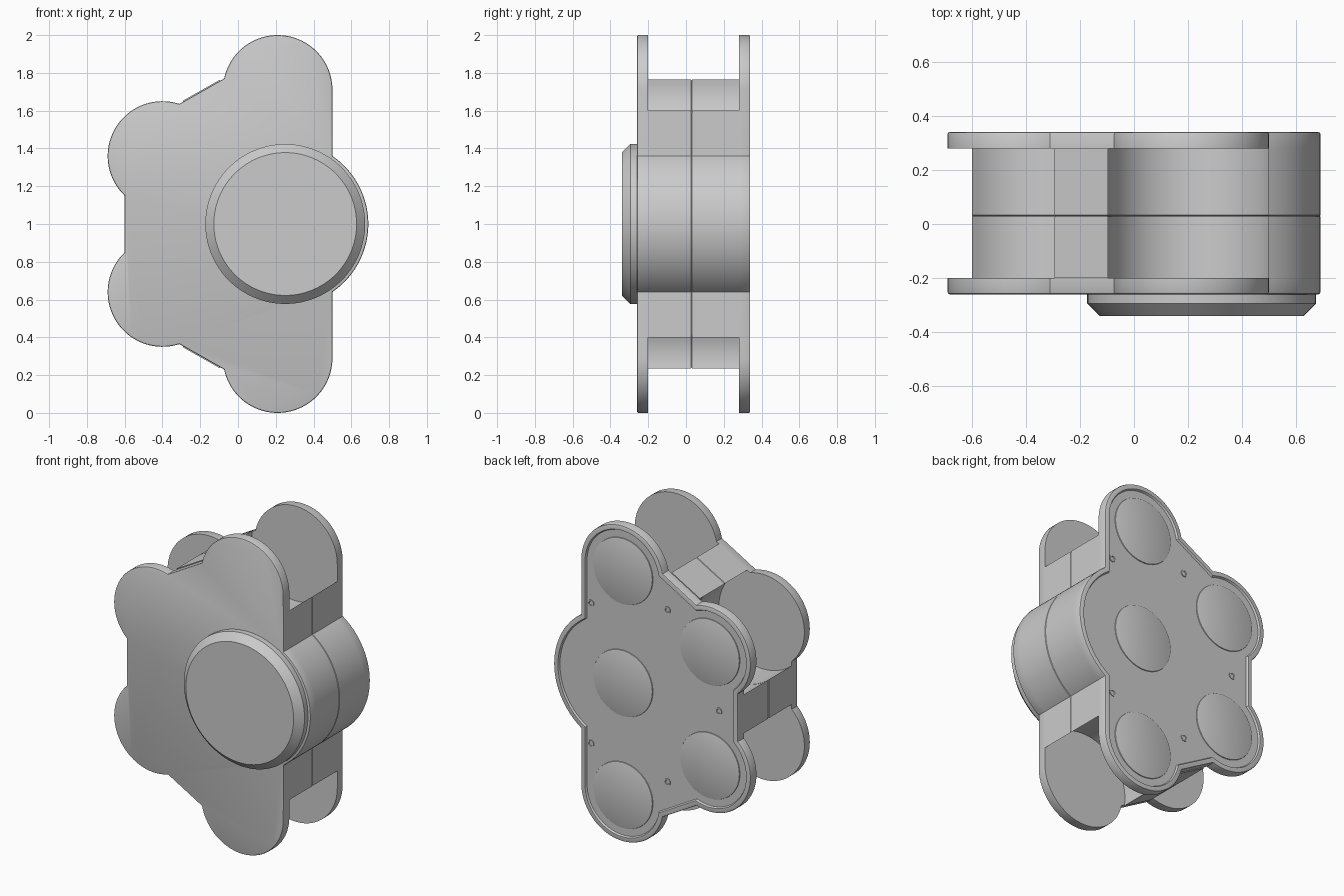
import bpy, bmesh
from math import sin, cos, radians

cube = bpy.data.objects.get("Cube")
if cube:
    bpy.data.objects.remove(cube)

grey = bpy.data.materials.new("light grey")
grey.use_nodes = True
grey.diffuse_color = (0.6, 0.6, 0.6, 1)
grey.node_tree.nodes["Principled BSDF"].inputs["Base Color"].default_value = (0.6, 0.6, 0.6, 1)

FRONT, BACK = -0.26, 0.34       # outer faces of the two side plates
INNER_F, INNER_B = -0.2, 0.28   # inner faces of the plates
SEAM = 0.03
R, CUT = 0.29, 0.31             # lobe radius, wheel pocket radius
LOBES = [(0.21, 0.29), (0.21, 1.71), (-0.4, 1.36), (-0.4, 0.64)]
HUB = (0.25, 1.0)


def arc(c, r, a, b, n=40):
    """Points on an arc in the x-z plane, angles in degrees."""
    ts = [radians(a + (b - a) * i / n) for i in range(n + 1)]
    return [(c[0] + r * cos(t), c[1] + r * sin(t)) for t in ts]


def circle(c, r, n=64):
    return arc(c, r, 0, 360, n)[:-1]


def prism(name, pts, y0, y1, bevel_front=0, bevel_back=0, segs=2, insets=()):
    """Extrude an x-z outline along y; bevel end rims, inset the back face."""
    bm = bmesh.new()
    f = bm.faces.new([bm.verts.new((x, y0, z)) for x, z in pts])
    ext = bmesh.ops.extrude_face_region(bm, geom=[f], use_keep_orig=True)
    for v in [g for g in ext["geom"] if isinstance(g, bmesh.types.BMVert)]:
        v.co.y = y1
    bmesh.ops.recalc_face_normals(bm, faces=bm.faces[:])
    back = [p for p in bm.faces if all(v.co.y == v.co.y and abs(v.co.y - y1) < 1e-5 for v in p.verts)]
    for width, depth in insets:
        bmesh.ops.inset_region(bm, faces=back, thickness=width, depth=depth, use_even_offset=True)
    for y, size in ((y0, bevel_front), (y1, bevel_back)):
        if size:
            rim = [e for e in bm.edges if all(abs(v.co.y - y) < 1e-5 for v in e.verts)
                   and any(abs(p.normal.y) < 0.1 for p in e.link_faces)]
            bmesh.ops.bevel(bm, geom=rim, offset=size, segments=segs, profile=0.5, affect="EDGES")
    me = bpy.data.meshes.new(name)
    bm.to_mesh(me)
    bm.free()
    me.materials.append(grey)
    ob = bpy.data.objects.new(name, me)
    bpy.context.collection.objects.link(ob)
    bpy.ops.object.select_all(action="DESELECT")
    ob.select_set(True)
    bpy.context.view_layer.objects.active = ob
    bpy.ops.object.shade_smooth_by_angle(angle=radians(30))
    return ob


hub_arc = arc((0.254, 1.0), 0.436, -55.6, 55.6)
low, high, left_high, left_low = LOBES

# Side plates: four round lobes and the hub bulge
plate = (arc(low, R, 192, 360) + hub_arc + arc(high, R, 0, 168)
         + arc(left_high, R, 72, 226) + arc(left_low, R, 134, 288))
prism("front_plate", plate, FRONT, INNER_F, bevel_front=0.008)
prism("back_plate", plate, INNER_B, BACK, bevel_back=0.008,
      insets=((0.03, 0), (0.006, -0.012)))

# Core in two halves, with a round wheel pocket at each lobe
core = (arc(low, CUT, 190, 20.7) + hub_arc + arc(high, CUT, -20.7, -190)
        + arc(left_high, CUT, 70, -130) + arc(left_low, CUT, 130, -70))
prism("core_front_half", core, INNER_F, SEAM, bevel_back=0.003, segs=1)
prism("core_back_half", core, SEAM, INNER_B, bevel_front=0.003, segs=1)

# Chamfered round cap on the front
prism("front_cap", circle(HUB, 0.423, 96), -0.34, FRONT, bevel_front=0.045, segs=1)

# Round covers on the back panel
PANEL = BACK - 0.012
for i, c in enumerate(LOBES + [(0.21, 1.0)]):
    prism(f"back_cover_{i + 1}", circle(c, 0.208), PANEL - 0.01, PANEL + 0.006, bevel_back=0.004)

# Small screws with sunk heads
screws = [(x, 1 + s * dz) for x, dz in ((0.436, 0.445), (-0.1, 0.545)) for s in (1, -1)]
for i, c in enumerate(screws + [(-0.46, 1.0)]):
    prism(f"back_screw_{i + 1}", circle(c, 0.022, 20), PANEL - 0.01, PANEL + 0.005,
          insets=((0.008, 0), (0.003, -0.008)))
